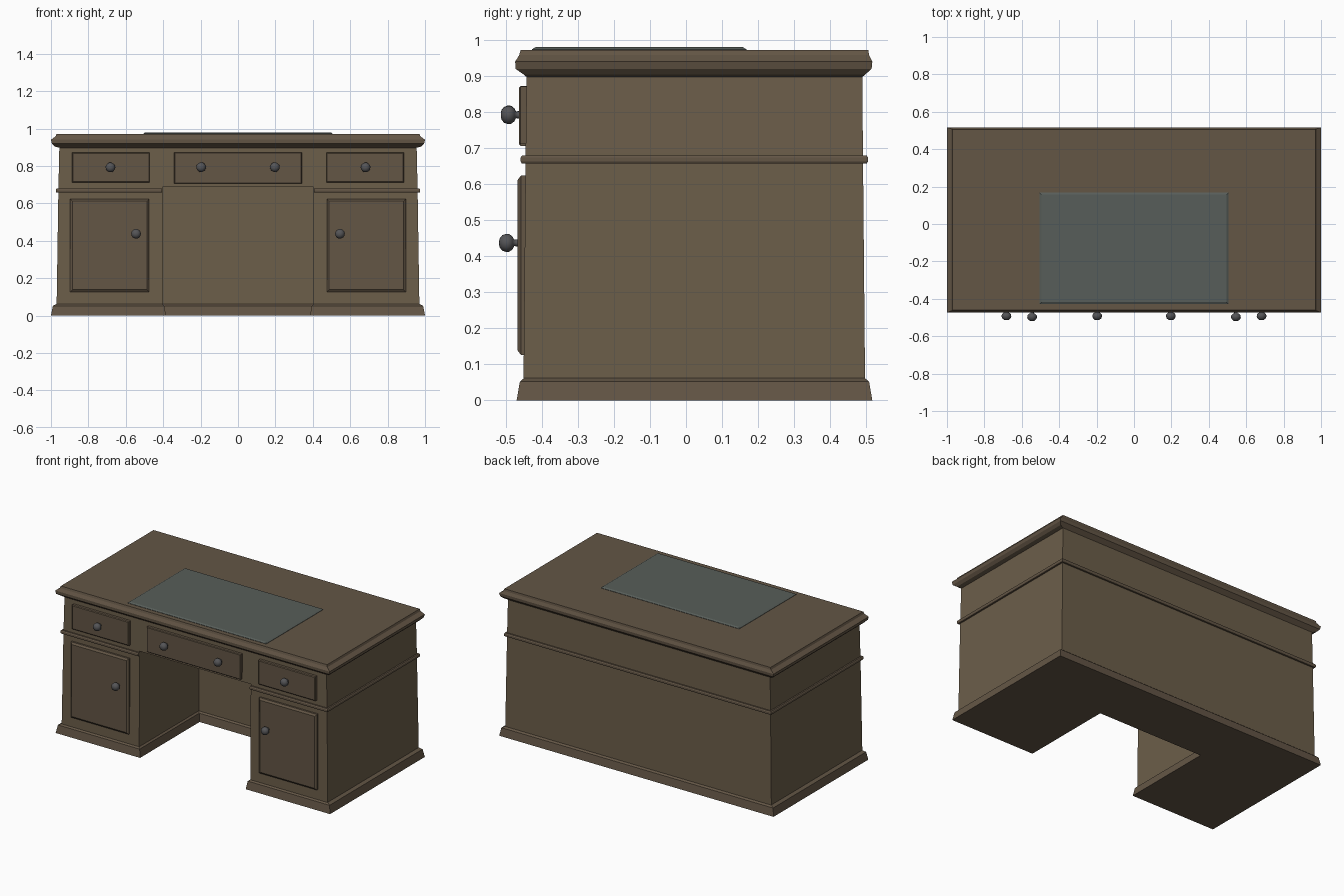
import bpy, bmesh, math

if "Cube" in bpy.data.objects:
    bpy.data.objects.remove(bpy.data.objects["Cube"])


def material(name, rgb):
    m = bpy.data.materials.new(name)
    m.diffuse_color = (*rgb, 1)
    m.use_nodes = True
    m.node_tree.nodes["Principled BSDF"].inputs["Base Color"].default_value = m.diffuse_color
    return m


WOOD = material("wood", (0.15, 0.112, 0.068))
TRIM = material("trim_wood", (0.125, 0.092, 0.06))
PAD = material("pad", (0.095, 0.11, 0.1))
METAL = material("metal", (0.09, 0.09, 0.095))


def loft(name, rings, mat, caps=(True, True), closed=False):
    """Skin a stack of equal-length 3D outlines."""
    bm = bmesh.new()
    rows = [[bm.verts.new(p) for p in ring] for ring in rings]
    n = len(rows[0])
    pairs = list(zip(rows, rows[1:])) + ([(rows[-1], rows[0])] if closed else [])
    for a, b in pairs:
        for i in range(n):
            j = (i + 1) % n
            bm.faces.new((a[i], a[j], b[j], b[i]))
    if caps[0] and not closed:
        bm.faces.new(rows[0][::-1])
    if caps[1] and not closed:
        bm.faces.new(rows[-1])
    bmesh.ops.recalc_face_normals(bm, faces=bm.faces)
    me = bpy.data.meshes.new(name)
    bm.to_mesh(me)
    bm.free()
    me.materials.append(mat)
    ob = bpy.data.objects.new(name, me)
    bpy.context.collection.objects.link(ob)
    return ob


def rect(x, yf, yb, z):
    return [(-x, yf, z), (x, yf, z), (x, yb, z), (-x, yb, z)]


def u_shape(x, yf, yb, z, k=0.405, ky=0.17):
    """Rectangle with the kneehole cut out of the front."""
    return [(-x, yf, z), (-k, yf, z), (-k, ky, z), (k, ky, z),
            (k, yf, z), (x, yf, z), (x, yb, z), (-x, yb, z)]


# Plinth
loft("plinth", [u_shape(1.0, -0.47, 0.517, 0, 0.385, 0.15),
                u_shape(0.99, -0.461, 0.508, 0.052, 0.394, 0.159),
                u_shape(0.968, -0.448, 0.495, 0.063, 0.408, 0.173)],
     TRIM, (True, False))

# Pedestals and carcass above the kneehole
loft("pedestals", [u_shape(0.97, -0.451, 0.497, 0.04),
                   u_shape(0.96, -0.445, 0.491, 0.688)], WOOD, (False, False))
loft("upper_carcass", [rect(0.96, -0.445, 0.491, 0.688),
                       rect(0.955, -0.442, 0.489, 0.91)], WOOD, (True, False))

# Waist moulding
band = [(0, 0.658), (0.013, 0.658), (0.016, 0.663), (0.016, 0.674), (0.012, 0.68), (0, 0.68)]
loft("waist_moulding", [u_shape(0.958 + d, -0.443 - d, 0.489 + d, z, 0.407, 0.175)
                        for d, z in band], TRIM)

# Moulded desk top
loft("desk_top", [rect(0.955, -0.442, 0.489, 0.897),
                  rect(0.98, -0.450, 0.497, 0.904),
                  rect(0.995, -0.473, 0.515, 0.92),
                  rect(1.0, -0.474, 0.517, 0.94),
                  rect(0.975, -0.463, 0.508, 0.958),
                  rect(0.97, -0.459, 0.506, 0.972)], TRIM)

# Writing pad
loft("writing_pad", [rect(0.505, -0.428, 0.168, 0.968),
                     rect(0.505, -0.428, 0.168, 0.974),
                     rect(0.495, -0.418, 0.158, 0.980)], PAD)


def panel(name, x0, x1, z0, z1, edge_y, face_y, bevel):
    def ring(y, i):
        return [(x0 + i, y, z0 + i), (x1 - i, y, z0 + i), (x1 - i, y, z1 - i), (x0 + i, y, z1 - i)]
    loft(name, [ring(-0.435, 0), ring(edge_y, 0), ring(face_y, bevel)], TRIM)


def knob(name, x, z, tip):
    prof = [(0.013, 0.062), (0.010, 0.05), (0.009, 0.042), (0.018, 0.038), (0.025, 0.029),
            (0.026, 0.02), (0.022, 0.009), (0.013, 0.002), (0.004, 0)]
    n = 14
    ob = loft(name, [[(x + r * math.cos(2 * math.pi * i / n), tip + d,
                       z + r * math.sin(2 * math.pi * i / n)) for i in range(n)]
                     for r, d in prof], METAL)
    ob.data.shade_smooth()


# Drawer and door fronts with knobs
for s, side in ((-1, "left"), (1, "right")):
    a, b = sorted((s * 0.472, s * 0.887))
    panel(side + "_drawer", a, b, 0.711, 0.871, -0.459, -0.463, 0.005)
    a, b = sorted((s * 0.475, s * 0.897))
    panel(side + "_door", a, b, 0.126, 0.624, -0.458, -0.467, 0.012)
    knob(side + "_drawer_knob", s * 0.682, 0.792, -0.514)
    knob(side + "_door_knob", s * 0.545, 0.437, -0.519)
    knob(side + "_middle_knob", s * 0.197, 0.793, -0.514)
panel("middle_drawer", -0.342, 0.342, 0.706, 0.872, -0.459, -0.463, 0.004)

# Centre the whole model front to back is already matched to the grid
